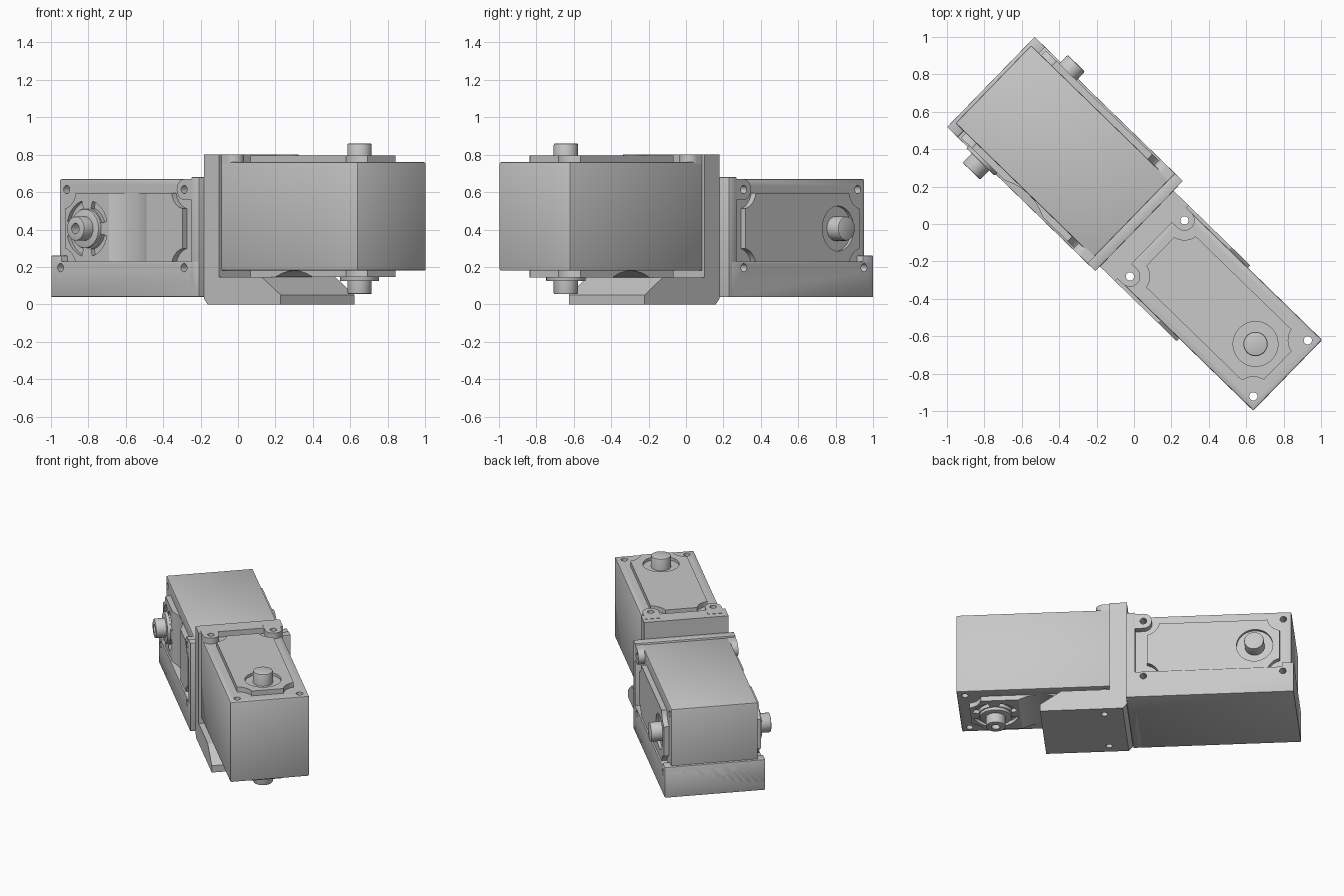
import bpy, bmesh
from math import radians, cos, sin
from mathutils import Matrix, Vector

if "Cube" in bpy.data.objects:
    bpy.data.objects.remove(bpy.data.objects["Cube"], do_unlink=True)

grey = bpy.data.materials.new("plain_grey")
grey.use_nodes = True
grey.diffuse_color = (0.58, 0.58, 0.58, 1)
grey.node_tree.nodes["Principled BSDF"].inputs["Base Color"].default_value = (0.58, 0.58, 0.58, 1)

# Frames: assembly runs diagonally, each actuator has its own length/width/thickness axes
ASM = Matrix.Rotation(radians(-44.2), 4, 'Z')
FRONT = ASM @ Matrix.Translation((0.123, -0.007, 0.47))
BACK = ASM @ Matrix(((-1, 0, 0, -0.03), (0, 0, 1, 0.011), (0, 1, 0, 0.405), (0, 0, 0, 1)))


def finish(name, bm, frame):
    bmesh.ops.recalc_face_normals(bm, faces=bm.faces)
    mesh = bpy.data.meshes.new(name)
    bm.to_mesh(mesh)
    bm.free()
    mesh.transform(frame)
    mesh.materials.append(grey)
    obj = bpy.data.objects.new(name, mesh)
    bpy.context.collection.objects.link(obj)
    return obj


def box(name, frame, lo, hi, bevel=0):
    bm = bmesh.new()
    bmesh.ops.create_cube(bm, size=1)
    lo, hi = Vector(lo), Vector(hi)
    for v in bm.verts:
        v.co = [(lo[i] + hi[i]) / 2 + v.co[i] * (hi[i] - lo[i]) for i in range(3)]
    if bevel:
        bmesh.ops.bevel(bm, geom=bm.edges[:], offset=bevel, segments=2, profile=0.5, affect='EDGES')
    return finish(name, bm, frame)


def prism(name, frame, points, depth):
    """Extrude a closed 3D outline along a vector."""
    bm = bmesh.new()
    face = bm.faces.new([bm.verts.new(p) for p in points])
    out = bmesh.ops.extrude_face_region(bm, geom=[face])
    bmesh.ops.translate(bm, vec=depth, verts=[g for g in out["geom"] if isinstance(g, bmesh.types.BMVert)])
    return finish(name, bm, frame)


def cyl(name, frame, s, w, t0, t1, r, bevel=0):
    bm = bmesh.new()
    bmesh.ops.create_cone(bm, cap_ends=True, segments=40, radius1=r, radius2=r, depth=abs(t1 - t0),
                          matrix=Matrix.Translation((s, w, (t0 + t1) / 2)))
    if bevel:
        rims = [e for e in bm.edges if abs(e.verts[0].co.z - e.verts[1].co.z) < 1e-5]
        bmesh.ops.bevel(bm, geom=rims, offset=bevel, segments=2, profile=0.5, affect='EDGES')
    return finish(name, bm, frame)


def cut(obj, cutters):
    bpy.context.view_layer.objects.active = obj
    for c in cutters:
        mod = obj.modifiers.new("cut", 'BOOLEAN')
        mod.operation, mod.solver, mod.object = 'DIFFERENCE', 'EXACT', c
        bpy.ops.object.modifier_apply(modifier=mod.name)
        bpy.data.objects.remove(c, do_unlink=True)


LENGTH, HALF_W, HALF_T, FACE_T = 1.03, 0.264, 0.29, 0.325
HOLES = [(s, w) for s in (0.057, 0.977) for w in (-0.209, 0.209)]
SHAFT = 0.79


def holes(frame, through, spots=HOLES):
    spans = [(-0.6, 0.6)] if through else [(-0.6, -0.2), (0.2, 0.6)]
    return [cyl("cutter", frame, s, w, a, b, 0.022) for s, w in spots for a, b in spans]


def arc_slot(frame, mid):
    angles = [radians(mid - 30 + 6 * i) for i in range(11)]
    ring = [(r, a) for r, seq in ((0.112, angles), (0.152, angles[::-1])) for a in seq]
    return prism("cutter", frame, [(SHAFT + r * cos(a), r * sin(a), -0.4) for r, a in ring], (0, 0, 0.1))


def actuator(side, frame, through):
    body = box(side + "_actuator_body", frame, (0, -HALF_W, -HALF_T), (LENGTH, HALF_W, HALF_T), 0.008)
    cut(body, holes(frame, through))
    # Raised covers with scooped corners
    for sign, label in ((1, "output"), (-1, "idler")):
        t = sorted((sign * 0.28, sign * FACE_T))
        cover = box(f"{side}_{label}_cover", frame, (0.08, -0.19, t[0]), (0.955, 0.19, t[1]))
        cutters = [cyl("cutter", frame, s, w, -0.5, 0.5, 0.105) for s, w in HOLES]
        if sign > 0:
            cutters.append(cyl("cutter", frame, SHAFT, 0, 0.305, 0.4, 0.12))
        else:
            cutters += [arc_slot(frame, a) for a in (45, 135, 225, 315)]
            # Curved groove across the idler cover
            groove = frame @ Matrix.Translation((0.486, 0, -0.5875)) @ Matrix.Rotation(radians(90), 4, 'X')
            cutters.append(cyl("cutter", groove, 0, 0, -0.5, 0.5, 0.2975))
        cut(cover, cutters)
    # Shafts
    cyl(side + "_output_shaft", frame, SHAFT, 0, 0.2, 0.39, 0.065, 0.008)
    cyl(side + "_idler_hub", frame, SHAFT, 0, -0.346, -0.2, 0.105, 0.005)
    idler = cyl(side + "_idler_shaft", frame, SHAFT, 0, -0.415, -0.2, 0.065, 0.006)
    cut(idler, [cyl("cutter", frame, SHAFT, 0, -0.5, -0.36, 0.028)])


def lug(name, frame, s, w, t0, t1, start, through):
    """Rounded mounting ear reaching out from a bracket plate."""
    arc = [radians(-90 + 10 * i) for i in range(19)]
    pts = [(start, w - 0.055, t0)] + [(s + 0.055 * cos(a), w + 0.055 * sin(a), t0) for a in arc]
    ear = prism(name, frame, pts + [(start, w + 0.055, t0)], (0, 0, t1 - t0))
    cut(ear, holes(frame, through, [(s, w)]))


actuator("front", FRONT, True)
actuator("back", BACK, False)

# Front bracket: upright plate with a tapered foot beneath the actuator
profile = [(0.027, 0.03), (0.055, 0), (0.6, 0), (0.6, 0.05), (0.46, 0.145), (0.14, 0.145),
           (0.14, 0.8), (0.027, 0.8)]
front_bracket = prism("front_bracket", ASM, [(u, -0.29, z) for u, z in profile], (0, 0.565, 0))
cut(front_bracket, holes(FRONT, True, HOLES[:2]))
for i, w in enumerate((-0.209, 0.209)):
    lug(f"front_bracket_lug_{i + 1}", FRONT, 0.057, w, 0.28, 0.332, -0.05, True)

# Back bracket: tray, raised end wall and upright plate
tray = box("back_tray", ASM, (-1.078, -0.325, 0.04), (0.025, 0.347, 0.23), 0.003)
end_wall = box("back_tray_end", ASM, (-1.078, -0.325, 0.1), (-1.0, 0.347, 0.26), 0.003)
for part in (tray, end_wall):
    cut(part, holes(BACK, False, [h for h in HOLES if h[1] < 0]))
box("back_upright_plate", ASM, (-0.032, -0.325, 0.04), (0.027, 0.347, 0.68), 0.003)
for i, (a, b) in enumerate(((0.28, 0.335), (-0.335, -0.28))):
    lug(f"back_bracket_lug_{i + 1}", BACK, 0.057, 0.209, a, b, -0.01, False)

# Smooth the round walls, keep edges sharp
for o in bpy.context.scene.objects:
    o.select_set(o.type == 'MESH' and o.data.materials[:] == [grey])
bpy.context.view_layer.objects.active = tray
bpy.ops.object.shade_smooth_by_angle(angle=radians(30))
